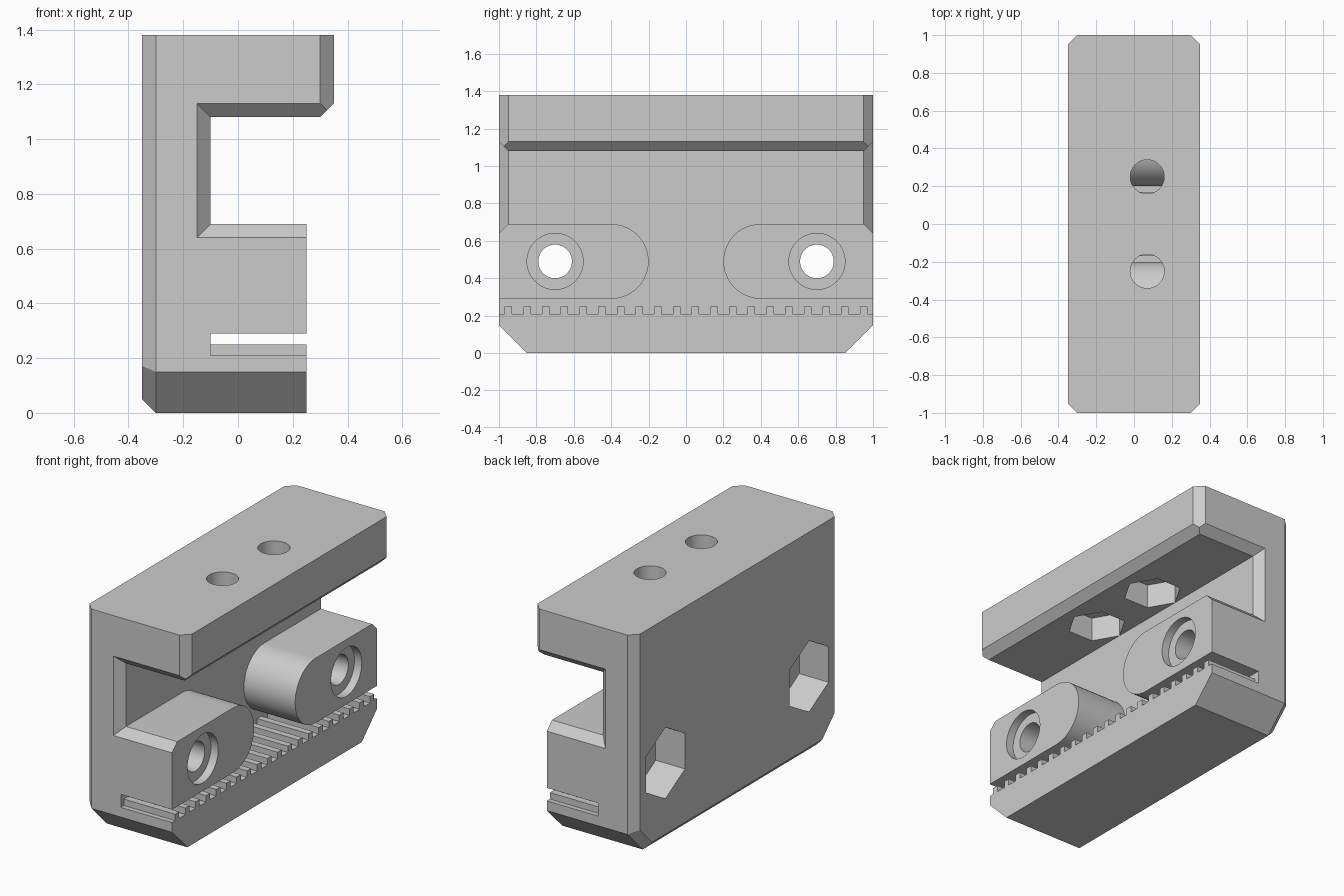
import bpy, bmesh
from math import sin, cos, pi, radians

cube = bpy.data.objects.get("Cube")
if cube:
    bpy.data.objects.remove(cube, do_unlink=True)

grey = bpy.data.materials.new("plain_grey")
grey.use_nodes = True
grey.diffuse_color = (0.6, 0.6, 0.6, 1)
grey.node_tree.nodes["Principled BSDF"].inputs["Base Color"].default_value = (0.6, 0.6, 0.6, 1)


def place(axis, p, h):
    a, b = p
    return {"x": (h, a, b), "y": (a, h, b), "z": (a, b, h)}[axis]


def loft(name, axis, sections, bevel_rule=None, bevel=0.05):
    """Solid through a list of (height, outline) sections along an axis."""
    bm = bmesh.new()
    rings = [[bm.verts.new(place(axis, p, h)) for p in pts] for h, pts in sections]
    bm.faces.new(rings[0])
    bm.faces.new(rings[-1])
    for low, high in zip(rings, rings[1:]):
        n = len(low)
        for i in range(n):
            j = (i + 1) % n
            bm.faces.new((low[i], low[j], high[j], high[i]))
    bmesh.ops.recalc_face_normals(bm, faces=bm.faces)
    if bevel_rule:
        edges = [e for e in bm.edges if bevel_rule(*(v.co for v in e.verts))]
        bmesh.ops.bevel(bm, geom=edges, offset=bevel, segments=1, affect='EDGES')
    mesh = bpy.data.meshes.new(name)
    bm.to_mesh(mesh)
    bm.free()
    mesh.materials.append(grey)
    obj = bpy.data.objects.new(name, mesh)
    bpy.context.collection.objects.link(obj)
    return obj


def prism(name, axis, lo, hi, pts, rule=None):
    return loft(name, axis, [(lo, pts), (hi, pts)], rule)


def ring(a, b, r, sides=48, turn=0):
    return [(a + r * cos(2 * pi * i / sides + turn), b + r * sin(2 * pi * i / sides + turn))
            for i in range(sides)]


def rect(a0, a1, b0, b1):
    return [(a0, b0), (a1, b0), (a1, b1), (a0, b1)]


# Outer block: clipped lower corners, bevelled back rim and front uprights
def rim(p, q):
    top = p.z > 1.3 and q.z > 1.3
    back = p.x < -0.3 and q.x < -0.3
    upright = p.x > 0.3 and q.x > 0.3 and abs(p.y - q.y) < 0.01
    return not top and (back or upright)


outline = [(-0.85, 0), (0.85, 0), (1, 0.15), (1, 1.38), (-1, 1.38), (-1, 0.15)]
body = prism("clamp_body", "x", -0.35, 0.35, outline, rim)


def cut(cutter):
    cutter.hide_render = True
    mod = body.modifiers.new("cut", 'BOOLEAN')
    mod.operation = 'DIFFERENCE'
    mod.solver = 'EXACT'
    mod.object = cutter
    bpy.context.view_layer.objects.active = body
    bpy.ops.object.modifier_apply(modifier=mod.name)
    bpy.data.objects.remove(cutter, do_unlink=True)


# Set the lower front back from the overhanging shelf
cut(prism("front_trim", "y", -1.2, 1.2, rect(0.25, 0.5, -0.1, 0.9)))

# Wide channel under the shelf, flared at both ends
def channel(f):
    return rect(-0.1 - f, 0.6, 0.69 - f, 1.08 + f)


cut(loft("channel", "y", [(-1.05, channel(0.1)), (-0.95, channel(0)),
                          (0.95, channel(0)), (1.05, channel(0.1))]))

# Chamfer along the shelf's lower front edge
cut(prism("shelf_chamfer", "y", -1.2, 1.2,
          [(0.30, 1.08), (0.40, 1.18), (0.40, 1.0), (0.30, 1.0)]))

# Belt slot with teeth, opening between the round-ended pads
half = [(0.4 - 0.2 * sin(pi * i / 24), 0.49 + 0.2 * cos(pi * i / 24)) for i in range(25)]
slot = [(0.4, 0.8)] + half + [(1.1, 0.29), (1.1, 0.21)]
for i in range(20):
    y = 0.95 - 0.1 * i
    slot += [(y + 0.02, 0.21), (y + 0.02, 0.25), (y - 0.02, 0.25), (y - 0.02, 0.21)]
slot += [(-1.1, 0.21), (-1.1, 0.29)]
slot += [(-y, z) for y, z in reversed(half)] + [(-0.4, 0.8)]
cut(prism("belt_slot", "x", -0.1, 0.5, slot))

for side in (-1, 1):
    # Pad screw holes, head recesses and hexagonal nut pockets at the back
    y = 0.7 * side
    cut(prism("pad_hole", "x", -0.5, 0.5, ring(y, 0.49, 0.09)))
    cut(prism("head_recess", "x", 0.2, 0.5, ring(y, 0.49, 0.15)))
    cut(prism("back_nut_pocket", "x", -0.5, -0.15, ring(y, 0.49, 0.22, 6, pi / 2)))
    # Shelf screw holes and nut pockets beneath
    y = 0.25 * side
    cut(prism("shelf_hole", "z", 1.0, 1.5, ring(0.07, y, 0.09)))
    cut(prism("shelf_nut_pocket", "z", 1.0, 1.23, ring(0.07, y, 0.17, 6)))

bpy.ops.object.select_all(action='DESELECT')
body.select_set(True)
bpy.context.view_layer.objects.active = body
bpy.ops.object.shade_smooth_by_angle(angle=radians(30))
